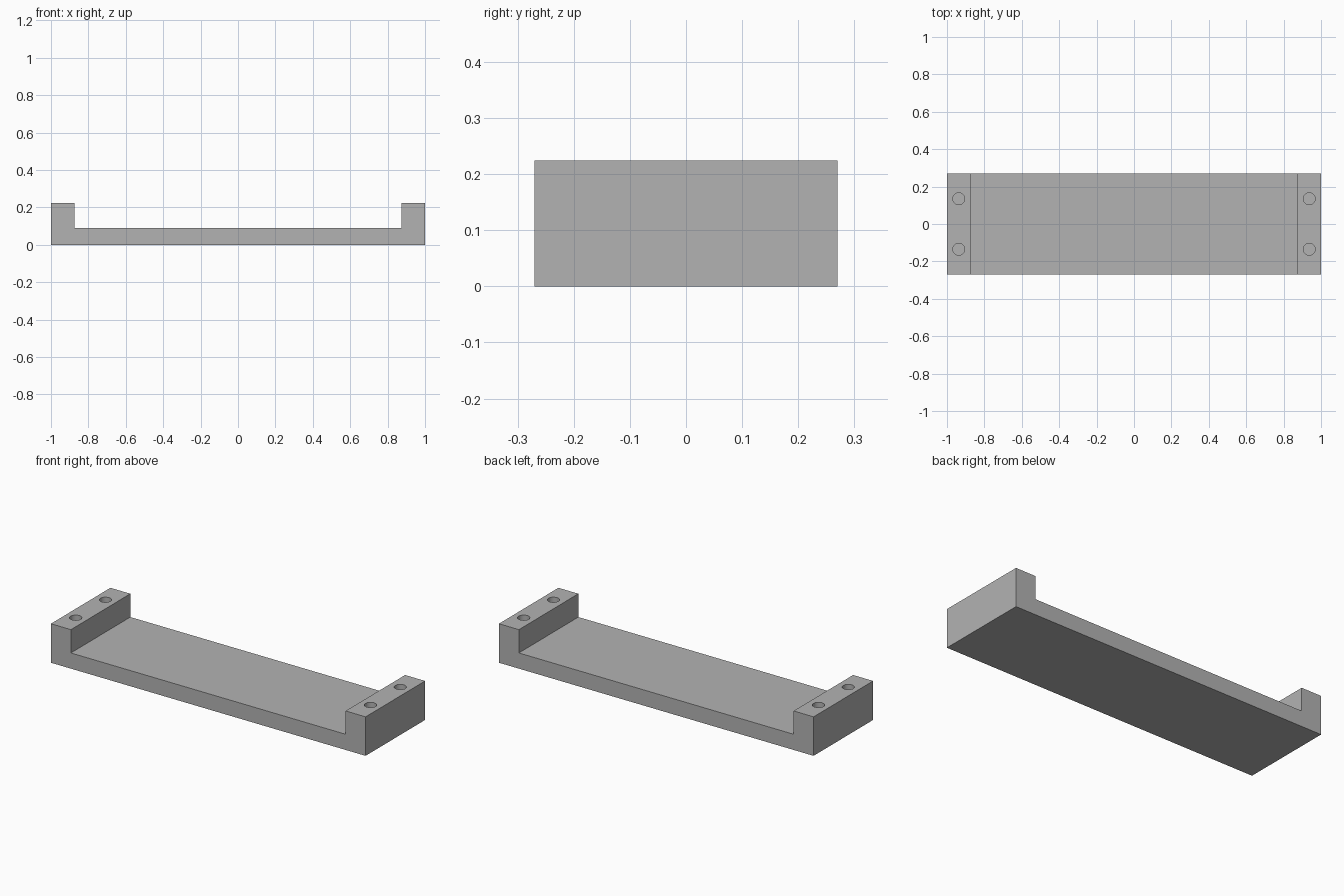
import bpy
import bmesh
from mathutils import Matrix, Vector

if "Cube" in bpy.data.objects:
    bpy.data.objects.remove(bpy.data.objects["Cube"])

HALF_LENGTH, HALF_DEPTH = 1.0, 0.27
INNER, FLOOR, TOP = 0.873, 0.09, 0.224
HOLE_X, HOLE_Y, HOLE_RADIUS, HOLE_DEPTH = 0.937, 0.135, 0.032, 0.134

grey = bpy.data.materials.new("plain grey")
grey.use_nodes = True
colour = (0.45, 0.45, 0.45, 1.0)
grey.diffuse_color = colour
grey.node_tree.nodes["Principled BSDF"].inputs["Base Color"].default_value = colour


def make_object(name, bm):
    bmesh.ops.recalc_face_normals(bm, faces=bm.faces[:])
    mesh = bpy.data.meshes.new(name)
    bm.to_mesh(mesh)
    bm.free()
    mesh.materials.append(grey)
    obj = bpy.data.objects.new(name, mesh)
    bpy.context.collection.objects.link(obj)
    return obj


# Bracket body: a shallow U profile extruded from front to back
right_half = [(HALF_LENGTH, 0), (HALF_LENGTH, TOP), (INNER, TOP), (INNER, FLOOR)]
profile = right_half + [(-x, z) for x, z in reversed(right_half)]
bm = bmesh.new()
face = bm.faces.new([bm.verts.new((x, -HALF_DEPTH, z)) for x, z in profile])
extruded = bmesh.ops.extrude_face_region(bm, geom=[face], use_keep_orig=True)
moved = [v for v in extruded["geom"] if isinstance(v, bmesh.types.BMVert)]
bmesh.ops.translate(bm, verts=moved, vec=Vector((0, 2 * HALF_DEPTH, 0)))
bracket = make_object("mounting_bracket", bm)

# Blind screw holes: two in each raised end
bm = bmesh.new()
for x in (-HOLE_X, HOLE_X):
    for y in (-HOLE_Y, HOLE_Y):
        bmesh.ops.create_cone(
            bm, cap_ends=True, segments=32, radius1=HOLE_RADIUS,
            radius2=HOLE_RADIUS, depth=2 * HOLE_DEPTH,
            matrix=Matrix.Translation((x, y, TOP)))
cutter = make_object("screw_hole_cutter", bm)
cutter.hide_render = True

cut = bracket.modifiers.new("screw holes", "BOOLEAN")
cut.operation = "DIFFERENCE"
cut.solver = "EXACT"
cut.object = cutter

bpy.ops.object.select_all(action="DESELECT")
bracket.select_set(True)
bpy.context.view_layer.objects.active = bracket
bpy.ops.object.modifier_apply(modifier=cut.name)
bpy.data.objects.remove(cutter)

# Smooth hole walls with crisp edges
bpy.ops.object.shade_smooth_by_angle(angle=0.5)
